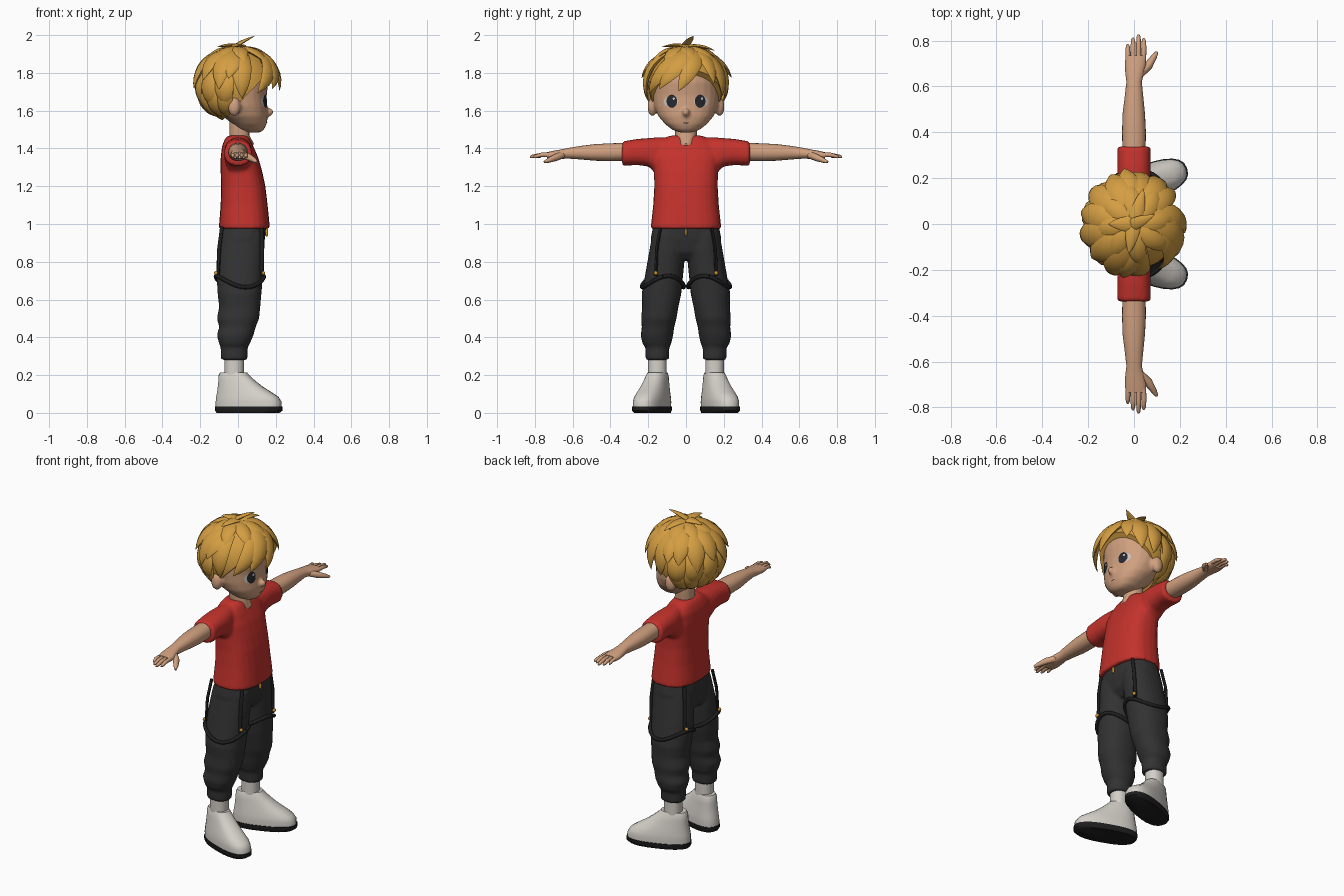
import bpy, bmesh, math
from math import sin, cos, pi, radians
from mathutils import Vector, Matrix
from mathutils.bvhtree import BVHTree

if "Cube" in bpy.data.objects:
    bpy.data.objects.remove(bpy.data.objects["Cube"])


def material(name, r, g, b):
    m = bpy.data.materials.new(name)
    lin = [((c / 255 + 0.055) / 1.055) ** 2.4 for c in (r, g, b)]
    m.diffuse_color = (*lin, 1)
    m.use_nodes = True
    m.node_tree.nodes["Principled BSDF"].inputs["Base Color"].default_value = m.diffuse_color
    return m


SKIN = material("skin", 208, 160, 127)
HAIR = material("golden hair", 212, 158, 66)
RED = material("red cloth", 196, 50, 44)
PANTS = material("charcoal cloth", 50, 50, 51)
SHOE = material("pale grey", 212, 207, 200)
BLACK = material("black rubber", 30, 30, 31)
EYE = material("dark eye", 38, 40, 46)
WHITE = material("eye white", 205, 196, 190)
GOLD = material("gold metal", 205, 145, 45)


def ring(axis, t, a0, a1, b0, b1, e=2.2, n=24):
    """Superellipse at height t along an axis, spanning a0..a1 and b0..b1."""
    pts = []
    for i in range(n):
        c, s = cos(2 * pi * i / n), sin(2 * pi * i / n)
        a = (a0 + a1) / 2 + (a1 - a0) / 2 * math.copysign(abs(c) ** (2 / e), c)
        b = (b0 + b1) / 2 + (b1 - b0) / 2 * math.copysign(abs(s) ** (2 / e), s)
        pts.append(Vector((a, b, t) if axis == 'z' else (a, t, b)))
    return pts


def part(name, mat, lofts, voxel=0, smooth=0, matrix=None):
    """One object from closed lofts, optionally fused into a single skin."""
    bm = bmesh.new()
    for rings in lofts:
        loops = [[bm.verts.new(p) for p in r] for r in rings]
        n = len(loops[0])
        for A, B in zip(loops, loops[1:]):
            for i in range(n):
                bm.faces.new((A[i], A[(i + 1) % n], B[(i + 1) % n], B[i]))
        bm.faces.new(loops[0])
        bm.faces.new(loops[-1])
    if matrix:
        bm.transform(matrix)
    bmesh.ops.recalc_face_normals(bm, faces=bm.faces)
    me = bpy.data.meshes.new(name)
    bm.to_mesh(me)
    bm.free()
    ob = bpy.data.objects.new(name, me)
    bpy.context.collection.objects.link(ob)
    if voxel:
        m = ob.modifiers.new("fuse", 'REMESH')
        m.mode, m.voxel_size = 'VOXEL', voxel
        s = ob.modifiers.new("relax", 'SMOOTH')
        s.factor, s.iterations = 0.5, smooth
        dg = bpy.context.evaluated_depsgraph_get()
        ob.data = bpy.data.meshes.new_from_object(ob.evaluated_get(dg))
        ob.modifiers.clear()
    ob.data.materials.clear()
    ob.data.materials.append(mat)
    bpy.ops.object.select_all(action='DESELECT')
    ob.select_set(True)
    bpy.context.view_layer.objects.active = ob
    bpy.ops.object.shade_smooth_by_angle(angle=radians(50))
    return ob


def blob(c, r, n=10):
    """Ellipsoid as a loft."""
    out = []
    for i in range(n + 1):
        a = -pi / 2 + pi * (0.03 + 0.94 * i / n)
        out.append(ring('z', c[2] + r[2] * sin(a), c[0] - r[0] * cos(a), c[0] + r[0] * cos(a),
                        c[1] - r[1] * cos(a), c[1] + r[1] * cos(a), 2))
    return out


def tube(pts, w, flat=1.0, taper=None, centre=None, n=8):
    """Sweep an ellipse along points; its flat side faces away from the centre."""
    out = []
    for i, p in enumerate(pts):
        t = (pts[min(i + 1, len(pts) - 1)] - pts[max(i - 1, 0)]).normalized()
        up = (p - centre) if centre else Vector((0.02, 0.03, 1))
        side = t.cross(up).normalized()
        nor = side.cross(t)
        k = w * (taper(i / (len(pts) - 1)) if taper else 1)
        out.append([p + side * k * cos(2 * pi * j / n) + nor * k * flat * sin(2 * pi * j / n)
                    for j in range(n)])
    return out


# Head with nose and ears: (z, back, front, half width)
head_rows = [(1.485, .04, .12, .035), (1.50, .0, .138, .075), (1.53, -.03, .152, .112),
             (1.57, -.08, .158, .146), (1.62, -.13, .155, .168), (1.68, -.16, .152, .178),
             (1.75, -.175, .16, .178), (1.82, -.16, .15, .165), (1.88, -.12, .11, .12),
             (1.91, -.06, .06, .06)]
head = part("head", SKIN, [[ring('z', z, a, b, -h, h) for z, a, b, h in head_rows],
                           blob((.163, 0, 1.592), (.026, .02, .022)),
                           blob((-.02, .178, 1.62), (.034, .026, .05)),
                           blob((-.02, -.178, 1.62), (.034, .026, .05))], .009, 4)

# Neck, with the patch of skin showing at the collar
part("neck", SKIN, [[ring('z', z, a, b, -h, h) for z, a, b, h in
                     [(1.36, -.04, .05, .05), (1.425, -.045, .084, .05),
                      (1.47, -.045, .06, .058), (1.56, -.045, .06, .058)]]])

# Eyes and mouth: thin patches laid on the face
tree = BVHTree.FromPolygons([v.co for v in head.data.vertices],
                            [p.vertices[:] for p in head.data.polygons])


def face_patch(name, mat, y, z, ry, rz, lift):
    bm = bmesh.new()

    def on_face(py, pz):
        hit = tree.ray_cast(Vector((1, py, pz)), Vector((-1, 0, 0)))[0]
        return bm.verts.new(hit + Vector((lift, 0, 0)))
    mid = on_face(y, z)
    rows = [[on_face(y + k * ry * cos(i * pi / 10), z + k * rz * sin(i * pi / 10))
             for i in range(20)] for k in (.5, 1)]
    for i in range(20):
        j = (i + 1) % 20
        bm.faces.new((mid, rows[0][i], rows[0][j]))
        bm.faces.new((rows[0][i], rows[1][i], rows[1][j], rows[0][j]))
    me = bpy.data.meshes.new(name)
    bm.to_mesh(me)
    bm.free()
    me.materials.append(mat)
    bpy.context.collection.objects.link(bpy.data.objects.new(name, me))


for s in (-1, 1):
    face_patch("eye_white", WHITE, s * .08, 1.648, .038, .03, .003)
    face_patch("iris", EYE, s * .075, 1.65, .028, .035, .005)
    face_patch("eye_glint", WHITE, s * .075 + .01, 1.664, .006, .007, .007)
face_patch("mouth", EYE, 0, 1.535, .02, .002, .003)

# Hair: a cap cut along the hairline, covered in pointed locks
C = Vector((0, 0, 1.73))


def lock(az0, el0, az1, el1, w, flare, root=1.0):
    pts = []
    for i in range(11):
        t = i / 10
        az, el = radians(az0 + (az1 - az0) * t), radians(el0 + (el1 - el0) * t)
        r = root + .05 * sin(pi * t) + flare * t * t
        pts.append(C + r * Vector((.2 * cos(el) * cos(az), .2 * cos(el) * sin(az), .195 * sin(el))))
    return tube(pts, w, .35, lambda t: (1 - t ** 2.5) * (.6 + .6 * t) + .01, C)


locks = [lock(*a) for a in [
    # fringe, swept to one side of a parting
    (30, 75, -10, -7, .07, .12), (15, 75, -38, -4, .075, .15), (0, 70, -62, -10, .07, .12),
    (40, 75, 40, 3, .06, .15), (55, 70, 62, -14, .07, .12),
    # sides
    (85, 65, 82, -18, .07, .08), (-85, 65, -84, -18, .07, .08),
    (95, 60, 100, 10, .06, .25), (-95, 60, -102, 10, .06, .22),
    # upright crown tufts
    (24, 105, 24, 70, .035, .45), (-100, 105, -100, 58, .04, .25),
    (75, 105, 75, 50, .04, .25), (180, 105, 180, 62, .045, .2)]]
locks += [lock(a, 70, a, -4 if i % 2 else 8, .075, .2) for i, a in enumerate(range(115, 250, 26))]
locks += [lock(a, 25, a, -32, .07, .06) for a in range(110, 255, 28)]
locks += [lock(a, 0, a + (180 - a) * .2, -56, .055, .0) for a in range(105, 260, 25)]
locks += [lock(a, 88, a + 12, 32, .055, .12) for a in range(0, 360, 45)]
part("hair_locks", HAIR, locks)
cap = part("hair_cap", HAIR, [blob(C, (.2, .198, .198), 20)])
bm = bmesh.new()
bm.from_mesh(cap.data)
cut = bmesh.ops.bisect_plane(bm, geom=bm.verts[:] + bm.edges[:] + bm.faces[:],
                             plane_co=(0, 0, 1.634), plane_no=(-1.04, 0, 1), clear_inner=True)
bmesh.ops.edgeloop_fill(bm, edges=[e for e in cut['geom_cut'] if isinstance(e, bmesh.types.BMEdge)])
bm.to_mesh(cap.data)
bm.free()

# Shirt: torso fused with two sleeves
torso = [ring('z', z, a, b, -h, h, 2.6) for z, a, b, h in
         [(.975, -.1, .168, .187), (1.0, -.1, .167, .185), (1.1, -.092, .157, .174),
          (1.2, -.09, .145, .168), (1.28, -.092, .128, .17), (1.35, -.092, .108, .18),
          (1.41, -.085, .082, .17), (1.445, -.072, .066, .13), (1.468, -.055, .05, .085)]]
sleeves = [[ring('y', s * y, -w, w, z0, z1, 2.4) for y, w, z0, z1 in
            [(.08, .055, 1.28, 1.46), (.16, .072, 1.27, 1.458), (.2, .073, 1.305, 1.455),
             (.26, .072, 1.312, 1.45), (.338, .073, 1.308, 1.437)]] for s in (-1, 1)]
part("shirt", RED, [torso] + sleeves, .01, 3)

# Trousers: hips fused with baggy legs and cuffs
leg_rows = [(.95, -.085, .14, .01, .178), (.87, -.1, .14, .004, .192), (.78, -.11, .134, .01, .208),
            (.7, -.112, .13, .018, .222), (.63, -.108, .124, .025, .235), (.56, -.1, .118, .04, .232),
            (.5, -.112, .112, .05, .238), (.455, -.1, .094, .062, .234), (.41, -.112, .082, .068, .24),
            (.365, -.1, .062, .078, .23), (.348, -.092, .052, .088, .215), (.28, -.09, .05, .09, .214)]
legs = [[ring('z', z, a, b, *sorted((s * c, s * d))) for z, a, b, c, d in leg_rows] for s in (-1, 1)]
hips = [ring('z', z, a, b, -h, h, 2.5) for z, a, b, h in
        [(.81, -.08, .09, .12), (.85, -.1, .125, .17), (.92, -.098, .143, .188), (1.0, -.09, .15, .172)]]
part("trousers", PANTS, [hips] + legs, .009, 3)
part("fly_tab", GOLD, [blob((.152, 0, .955), (.008, .007, .022))])

FINGERS = [(-.027, .785, .009), (-.004, .812, .010), (.02, .826, .010), (.043, .81, .010)]
for s, side in ((-1, "left"), (1, "right")):
    # Arm and palm
    arm = [ring('y', s * y, a, b, c, d) for y, a, b, c, d in
           [(.30, -.05, .05, 1.335, 1.43), (.4, -.052, .052, 1.333, 1.427), (.48, -.05, .048, 1.335, 1.423),
            (.56, -.04, .04, 1.342, 1.413), (.62, -.033, .034, 1.346, 1.403),
            (.66, -.038, .044, 1.345, 1.395), (.7, -.04, .053, 1.343, 1.388), (.735, -.036, .052, 1.346, 1.38)]]
    # Fingers and thumb
    fingers = [tube([Vector((x * .95, s * .71, 1.366)), Vector((x, s * .765, 1.366)),
                     Vector((x, s * (tip - .01), 1.357)), Vector((x, s * tip, 1.354))],
                    r, 1, lambda t: 1.15 if t < .5 else (.9 if t < .9 else .4)) for x, tip, r in FINGERS]
    fingers.append(tube([Vector((.025, s * .655, 1.365)), Vector((.062, s * .69, 1.352)),
                         Vector((.088, s * .73, 1.336)), Vector((.1, s * .75, 1.328))],
                        .016, 1, lambda t: 1.2 if t < .5 else (.8 if t < .9 else .4)))
    part(side + "_arm", SKIN, [arm] + fingers)

    # Thigh strap rising to a buckle front and back, with hanging straps to the waist
    loop = []
    for i in range(33):
        a = 2 * pi * i / 32
        loop.append(Vector((.01 + .128 * cos(a), s * (.122 + .112 * sin(a)),
                            .665 + .06 * abs(cos(a + .25)) ** 2)))
    straps = [tube(loop, .011)]
    straps += [tube([Vector((x0, s * .135, .985)), Vector((x1, s * .155, .87)),
                     Vector((x2, s * .16, .725))], .011, .8)
               for x0, x1, x2 in ((.125, .128, .125), (-.085, -.1, -.105))]
    part(side + "_straps", BLACK, straps)
    part(side + "_buckles", GOLD, [blob((.134, s * .16, .74), (.01, .011, .011)),
                                   blob((-.116, s * .16, .74), (.01, .011, .011))])

    # Sock and turned-out shoe with a thick sole
    part(side + "_sock", SHOE, [[ring('z', z, -.072, .032, s * .152 - .05, s * .152 + .05)
                                 for z in (.12, .3)]])
    M = Matrix.Translation((-.02, s * .152, 0)) @ Matrix.Rotation(s * radians(20), 4, 'Z')
    part(side + "_shoe", SHOE, [[ring('z', z, a, b, -h, h, 2.5) for z, a, b, h in
                                 [(.025, -.1, .262, .076), (.06, -.1, .262, .077), (.085, -.097, .245, .074),
                                  (.11, -.092, .205, .069), (.14, -.088, .155, .063), (.17, -.085, .115, .057),
                                  (.2, -.083, .08, .052), (.215, -.075, .068, .045)]]], matrix=M)
    part(side + "_sole", BLACK, [[ring('z', z, a, b, -h, h, 2.5) for z, a, b, h in
                                  [(0, -.095, .25, .074), (.012, -.103, .268, .08),
                                   (.033, -.103, .268, .08)]]], matrix=M)
